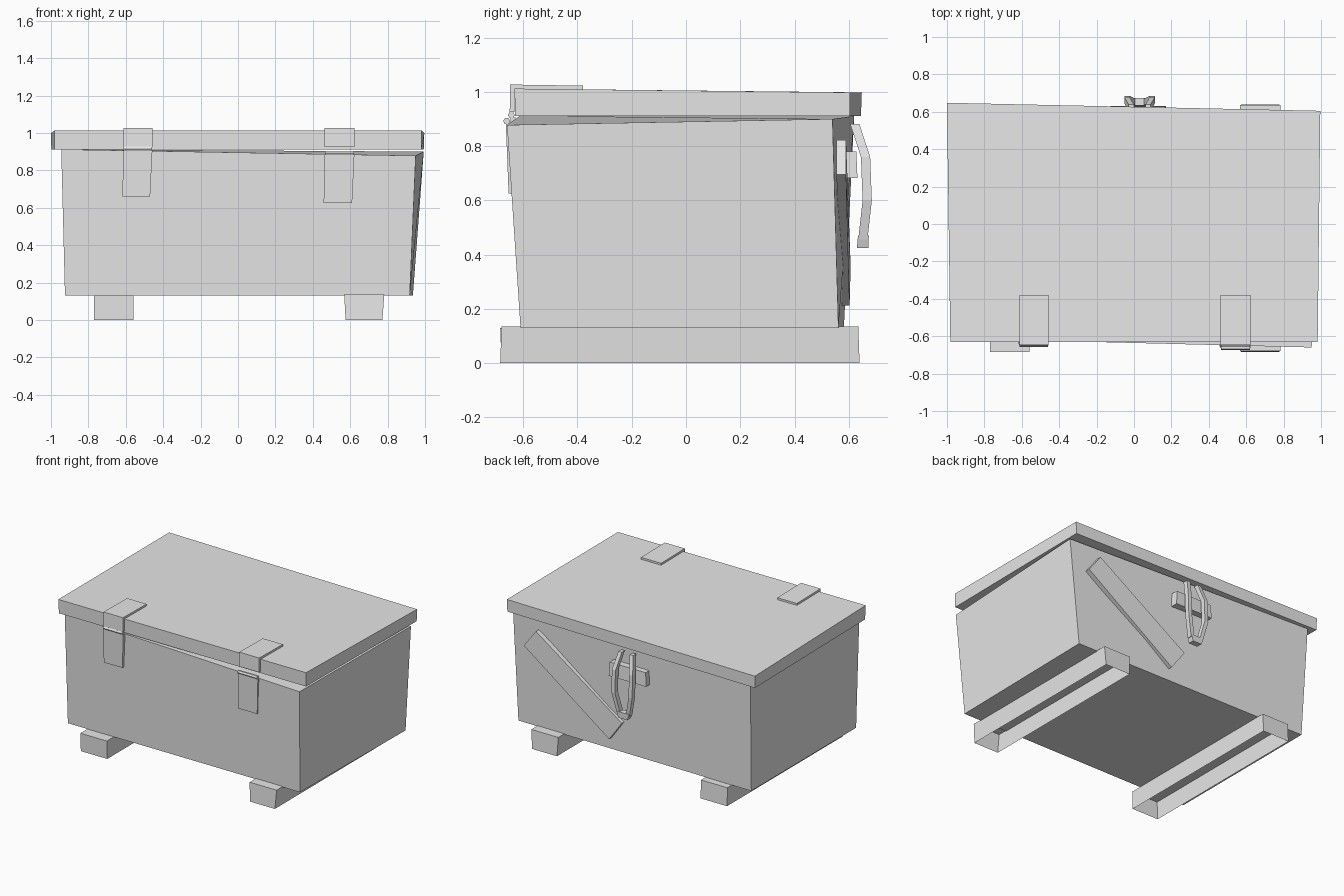
import bpy, bmesh, math
from mathutils import Vector, Matrix

if "Cube" in bpy.data.objects:
    bpy.data.objects.remove(bpy.data.objects["Cube"])

grey = bpy.data.materials.new("plain_grey")
grey.diffuse_color = (0.8, 0.8, 0.8, 1)
grey.use_nodes = True
grey.node_tree.nodes["Principled BSDF"].inputs["Base Color"].default_value = grey.diffuse_color


def finish(name, bm):
    bmesh.ops.recalc_face_normals(bm, faces=bm.faces[:])
    me = bpy.data.meshes.new(name)
    bm.to_mesh(me)
    bm.free()
    me.materials.append(grey)
    ob = bpy.data.objects.new(name, me)
    bpy.context.collection.objects.link(ob)
    return ob


def loft(name, rings, cap_start=True, cap_end=True):
    """Join rings of equal point count into a tube with optional caps."""
    bm = bmesh.new()
    vs = [[bm.verts.new(p) for p in ring] for ring in rings]
    n = len(rings[0])
    for a, b in zip(vs, vs[1:]):
        for i in range(n):
            j = (i + 1) % n
            bm.faces.new((a[i], a[j], b[j], b[i]))
    if cap_start:
        bm.faces.new(vs[0][::-1])
    if cap_end:
        bm.faces.new(vs[-1])
    return finish(name, bm)


def rect(x0, x1, y0, y1, z):
    return [(x0, y0, z), (x1, y0, z), (x1, y1, z), (x0, y1, z)]


def profile_x(name, yz, x0, x1):
    return loft(name, [[(x, y, z) for y, z in yz] for x in (x0, x1)])


# Crate body: slightly crooked, flaring towards the top
loft("crate_body", [
    [(-0.925, -0.605, 0.13), (0.918, -0.61, 0.13),
     (0.935, 0.562, 0.13), (-0.925, 0.582, 0.13)],
    [(-0.945, -0.612, 0.912), (0.95, -0.66, 0.878),
     (0.993, 0.54, 0.9), (-0.945, 0.62, 0.911)]])

# Lid: a skewed slab
loft("lid", [
    [(-0.98, -0.628, 0.912), (0.98, -0.63, 0.912),
     (0.993, 0.605, 0.912), (-0.998, 0.645, 0.912)],
    [(-0.982, -0.632, 1.012), (0.982, -0.632, 1.012),
     (0.996, 0.605, 0.998), (-1.0, 0.648, 0.998)]])

# Skids: boxes open underneath
loft("left_skid", [rect(-0.77, -0.56, -0.68, 0.635, 0.0),
                   rect(-0.77, -0.56, -0.685, 0.63, 0.13)], cap_start=False)
loft("right_skid", [rect(0.575, 0.772, -0.685, 0.64, 0.0),
                    rect(0.568, 0.782, -0.68, 0.635, 0.135)], cap_start=False)

# Front hasps: bent lid plate, knuckle and hanging strap on each side
for side, x0, x1, top, low, y in (("left", -0.613, -0.458, 0.905, 0.66, -0.647),
                                  ("right", 0.463, 0.622, 0.882, 0.625, -0.664)):
    profile_x(side + "_lid_plate",
              [(-0.38, 1.005), (-0.38, 1.023), (-0.648, 1.027),
               (-0.65, 0.925), (-0.632, 0.925), (-0.632, 1.008)], x0, x1)
    ring = [(y + 0.003 + 0.013 * math.cos(a), top + 0.01 + 0.013 * math.sin(a))
            for a in (math.tau * i / 6 for i in range(6))]
    profile_x(side + "_hasp_knuckle", ring, x0 + 0.002, x1 - 0.002)
    loft(side + "_hasp_strap", [
        rect(x0 - 0.005, x1 - 0.012, y + 0.01, y + 0.035, low),
        rect(x0, x1, y, y + 0.02, top)])

# Diagonal plank nailed across the back
plank = [(0.873, 0.59, 0.695), (0.777, 0.59, 0.822),
         (0.083, 0.607, 0.355), (0.188, 0.603, 0.212)]
loft("back_plank", [[(x, y - 0.035, z) for x, y, z in plank], plank])

# Handle bracket block on the back
loft("handle_bracket", [rect(-0.125, 0.17, 0.57, 0.632, 0.682),
                        rect(-0.12, 0.165, 0.57, 0.628, 0.78)])

# Handle: two bowed arms mirrored about x = 0.03, joined by a bar below
arm = [(0.045, 0.622, 0.882), (0.068, 0.662, 0.76),
       (0.068, 0.668, 0.6), (0.035, 0.652, 0.455)]
for side, s in (("left", 1), ("right", -1)):
    loft(side + "_handle_arm",
         [rect(0.03 + s * dx - 0.014, 0.03 + s * dx + 0.014, y - 0.017, y + 0.017, z)
          for dx, y, z in arm])
loft("handle_grip", [rect(-0.005, 0.065, 0.63, 0.672, 0.425),
                     rect(-0.02, 0.08, 0.634, 0.674, 0.47)])
